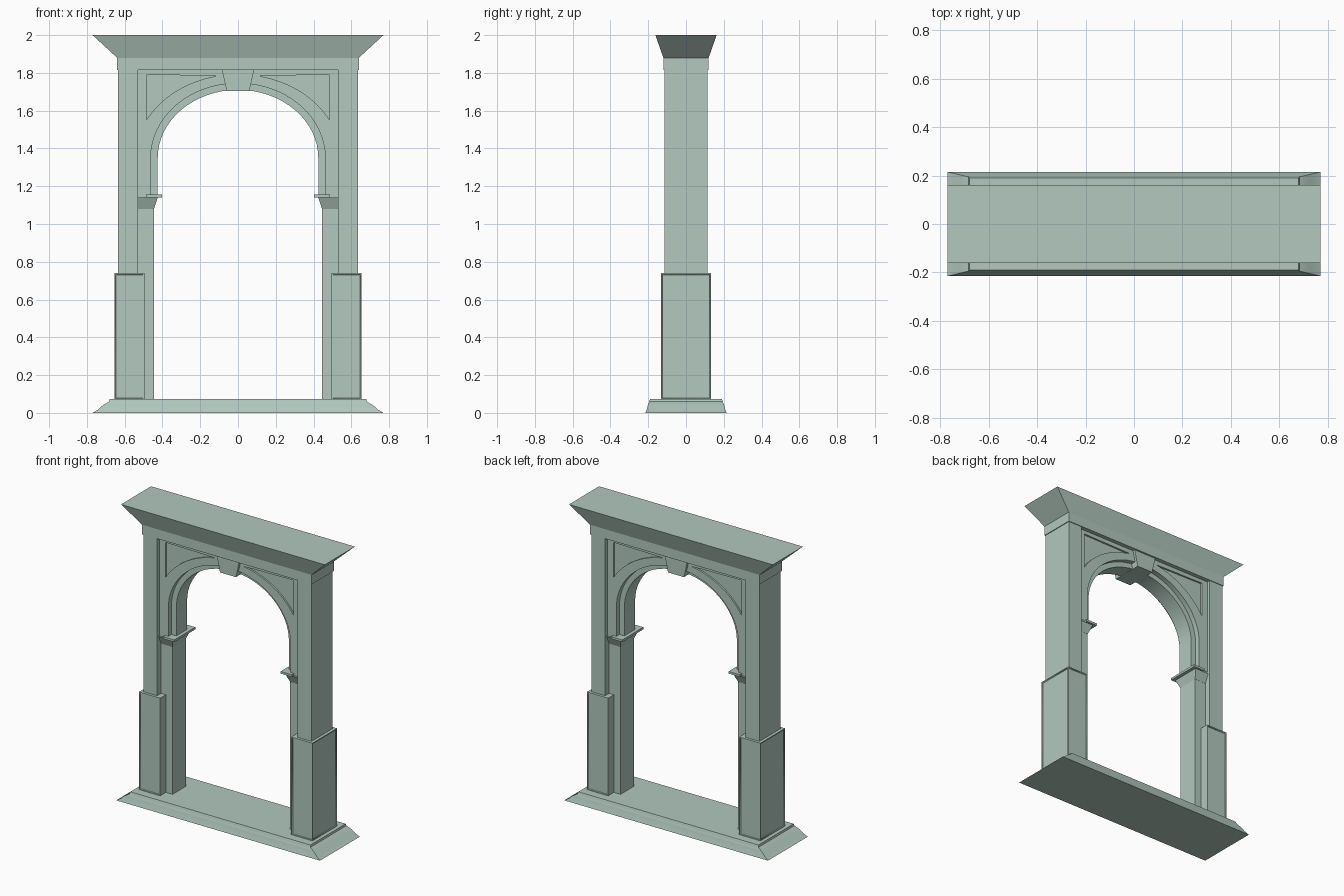
import bpy, bmesh, math
from mathutils import Matrix

if "Cube" in bpy.data.objects:
    bpy.data.objects.remove(bpy.data.objects["Cube"], do_unlink=True)

COLOR = (0.445, 0.578, 0.515, 1)
stone = bpy.data.materials.new("pale green stone")
stone.use_nodes = True
stone.diffuse_color = COLOR
stone.node_tree.nodes["Principled BSDF"].inputs["Base Color"].default_value = COLOR

SPRING = 1.35   # height where the arch starts to curve
IMPOST = 1.155  # height where the arch stands on the piers


def finish(name, mesh):
    ob = bpy.data.objects.new(name, mesh)
    bpy.context.collection.objects.link(ob)
    mesh.materials.clear()
    mesh.materials.append(stone)
    bpy.ops.object.select_all(action='DESELECT')
    ob.select_set(True)
    bpy.context.view_layer.objects.active = ob
    bpy.ops.object.shade_smooth_by_angle(angle=math.radians(25))
    return ob


def from_bmesh(name, bm):
    bmesh.ops.recalc_face_normals(bm, faces=bm.faces)
    mesh = bpy.data.meshes.new(name)
    bm.to_mesh(mesh)
    bm.free()
    return finish(name, mesh)


def loft(name, rings):
    """Stack rectangles given as (x0, x1, half_y, z)."""
    bm = bmesh.new()
    loops = [[bm.verts.new(p) for p in
              ((a, -h, z), (b, -h, z), (b, h, z), (a, h, z))] for a, b, h, z in rings]
    for lo, hi in zip(loops, loops[1:]):
        for i in range(4):
            j = (i + 1) % 4
            bm.faces.new((lo[i], lo[j], hi[j], hi[i]))
    bm.faces.new(loops[0][::-1])
    bm.faces.new(loops[-1])
    return from_bmesh(name, bm)


def box(name, x0, x1, half_y, z0, z1):
    return loft(name, [(x0, x1, half_y, z0), (x0, x1, half_y, z1)])


def plate(name, outlines, half_y):
    """Extrude xz outlines along y; inner outlines become holes."""
    cu = bpy.data.curves.new(name, 'CURVE')
    cu.dimensions, cu.fill_mode, cu.extrude = '2D', 'BOTH', half_y
    for pts in outlines:
        sp = cu.splines.new('POLY')
        sp.points.add(len(pts) - 1)
        for p, (x, z) in zip(sp.points, pts):
            p.co = (x, z, 0, 1)
        sp.use_cyclic_u = True
    tmp = bpy.data.objects.new(name + "_curve", cu)
    bpy.context.collection.objects.link(tmp)
    dg = bpy.context.evaluated_depsgraph_get()
    mesh = bpy.data.meshes.new_from_object(tmp.evaluated_get(dg))
    bpy.data.objects.remove(tmp, do_unlink=True)
    bm = bmesh.new()
    bm.from_mesh(mesh)
    bpy.data.meshes.remove(mesh)
    bmesh.ops.remove_doubles(bm, verts=bm.verts, dist=0.0001)
    bmesh.ops.rotate(bm, verts=bm.verts, matrix=Matrix.Rotation(math.pi / 2, 3, 'X'))
    return from_bmesh(name, bm)


def ellipse(a, b, t0, t1, n):
    ts = [t0 + (t1 - t0) * i / n for i in range(n + 1)]
    return [(a * math.cos(t), SPRING + b * math.sin(t)) for t in ts]


def arch(a, b):
    """Arch line from the right foot over the top to the left foot."""
    return [(a, IMPOST)] + ellipse(a, b, 0, math.pi, 32) + [(-a, IMPOST)]


def sink_panels(ob, directions, margin, depth):
    """Inset and sink the faces that point in the given directions."""
    bm = bmesh.new()
    bm.from_mesh(ob.data)
    bm.normal_update()
    faces = [f for f in bm.faces
             if any(f.normal.dot(d) > 0.9 for d in directions)]
    bmesh.ops.inset_individual(bm, faces=faces, thickness=margin)
    bmesh.ops.inset_individual(bm, faces=faces, thickness=0.003, depth=-depth)
    bm.to_mesh(ob.data)
    bm.free()


# Moulded base plinth
loft("base", [(-x, x, y, z) for x, y, z in (
    (0.77, 0.215, 0), (0.74, 0.208, 0.018), (0.714, 0.202, 0.042),
    (0.695, 0.197, 0.052), (0.683, 0.195, 0.06), (0.68, 0.19, 0.073))])

# Flared cornice and the lintel under it
loft("cornice", [(-0.64, 0.64, 0.12, 1.88), (-0.77, 0.77, 0.162, 2.0)])
box("lintel", -0.64, 0.64, 0.12, 1.815, 1.88)

# Arch wall with sunken corner panels
spandrels = []
for s in (1, -1):
    t0, t1 = math.acos(0.485 / 0.543), math.acos(0.105 / 0.543)
    curve = ellipse(0.543, 0.443, t0, t1, 14)
    spandrels.append([(s * x, z) for x, z in curve + [(0.485, 1.79)]])
wall = [(-0.53, IMPOST), (-0.53, 1.815), (0.53, 1.815), (0.53, IMPOST)]
plate("arch_wall", [wall + arch(0.462, 0.395)], 0.08)
for s in (1, -1):
    ob = plate("arch_facing", [wall + arch(0.462, 0.395)] + spandrels, 0.006)
    ob.location.y = s * 0.086

# Recessed inner ring of the arch
plate("arch_lining", [arch(0.462, 0.395) + arch(0.425, 0.36)[::-1]], 0.058)

# Keystone
plate("keystone", [[(-0.085, 1.815), (0.085, 1.815), (0.06, 1.705), (-0.06, 1.705)]], 0.108)

# Supports on both sides
for s, side in ((1, "left"), (-1, "right")):
    def span(a, b):
        return sorted((s * a, s * b))

    box(side + "_pillar", *span(0.53, 0.635), 0.115, 0.07, 1.82)
    box(side + "_inner_pier", *span(0.445, 0.54), 0.072, 0.07, 1.1)
    loft(side + "_impost_bracket", [(*span(0.445, 0.53), 0.073, 1.08),
                                    (*span(0.425, 0.53), 0.1, 1.14)])
    box(side + "_impost_block", *span(0.425, 0.53), 0.09, 1.14, IMPOST)
    box(side + "_impost_cap", *span(0.402, 0.487), 0.114, 1.14, IMPOST)
    pedestal = box(side + "_pedestal", *span(0.495, 0.655), 0.133, 0.07, 0.74)
    sink_panels(pedestal, [(0, -1, 0), (0, 1, 0), (s, 0, 0)], 0.01, 0.006)
